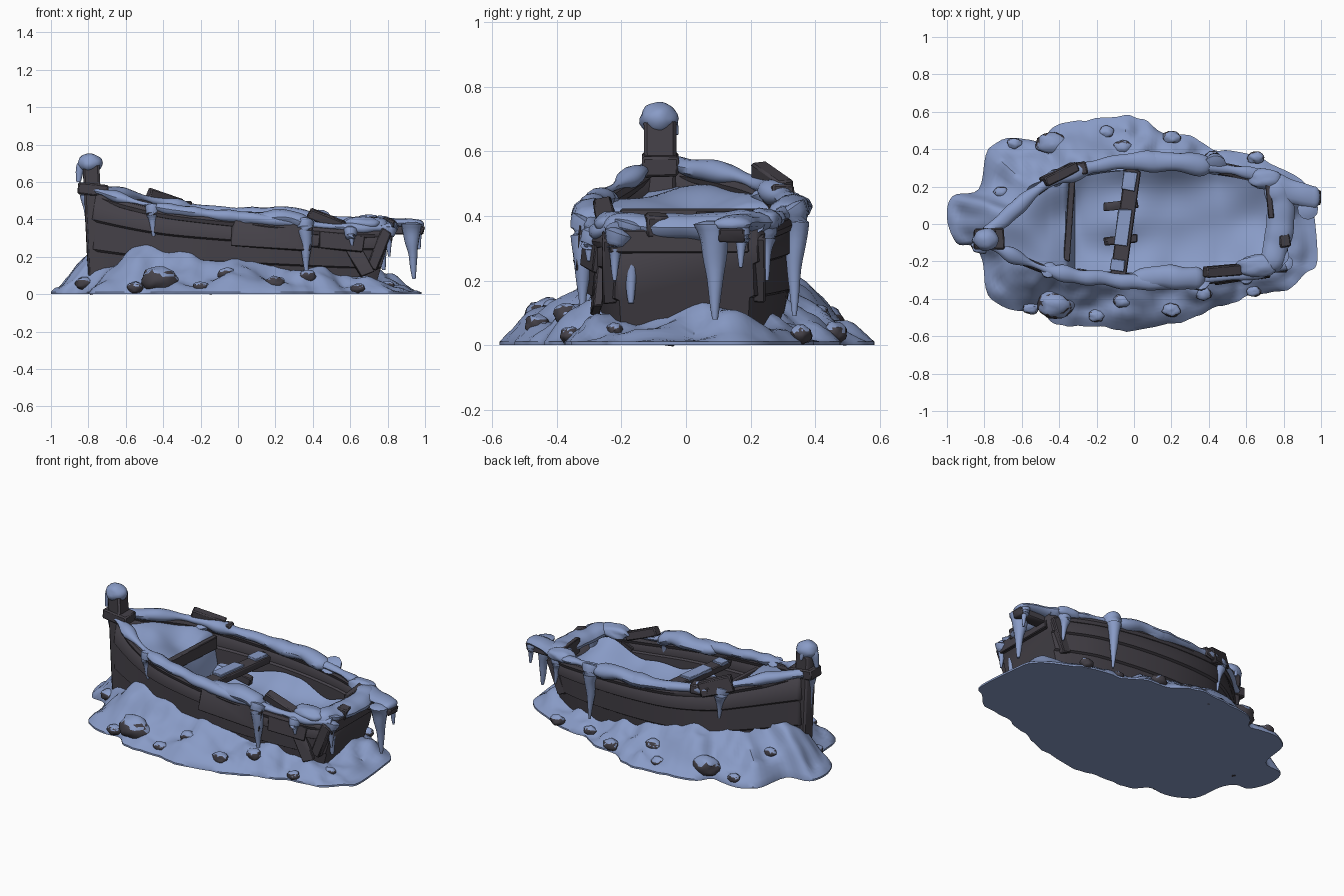
import bpy, bmesh, math, random
from mathutils import Vector, Euler, noise
from mathutils.bvhtree import BVHTree

if "Cube" in bpy.data.objects:
    bpy.data.objects.remove(bpy.data.objects["Cube"])

random.seed(4)

def material(name, col):
    m = bpy.data.materials.new(name)
    m.diffuse_color = (*col, 1)
    m.use_nodes = True
    m.node_tree.nodes["Principled BSDF"].inputs["Base Color"].default_value = m.diffuse_color
    return m

SNOW = material("blue_snow", (0.25, 0.33, 0.57))
WOOD = material("dark_wood", (0.058, 0.052, 0.064))

def make(name, verts, faces, mats, fix=True):
    me = bpy.data.meshes.new(name)
    me.from_pydata([tuple(v) for v in verts], [], faces)
    if fix:
        bm = bmesh.new()
        bm.from_mesh(me)
        bmesh.ops.recalc_face_normals(bm, faces=bm.faces)
        bm.to_mesh(me)
        bm.free()
    ob = bpy.data.objects.new(name, me)
    bpy.context.collection.objects.link(ob)
    for m in mats:
        me.materials.append(m)
    return ob

def smooth_path(pts, n=6, closed=False):
    """Catmull-Rom resampling of tuples of any length."""
    P = [tuple(p) for p in pts]
    k, out = len(P), []
    for i in range(k if closed else k - 1):
        idx = [i - 1, i, i + 1, i + 2]
        a, b, c, d = [P[j % k] if closed else P[max(0, min(k - 1, j))] for j in idx]
        for s in range(n):
            t = s / n
            out.append(tuple(0.5 * (2*q + (r - p)*t + (2*p - 5*q + 4*r - w)*t*t + (3*q - p - 3*r + w)*t**3)
                             for p, q, r, w in zip(a, b, c, d)))
    return out if closed else out + [P[-1]]

def lump(v, f=5.0):
    return noise.noise(Vector(v) * f)

def tube(name, pts, r, flat=0.8, mat=SNOW, wob=0.35, sides=12, n=8):
    """Lumpy tube along a path; r is a number or function of 0..1."""
    path = [Vector(p) for p in smooth_path(pts, n)]
    verts, faces, N = [], [], len(path)
    for i, p in enumerate(path):
        d = (path[min(i + 1, N - 1)] - path[max(i - 1, 0)]).normalized()
        side = d.cross(Vector((0, 0, 1)))
        side = side.normalized() if side.length > 0.2 else Vector((0, 1, 0))
        up = side.cross(d)
        t = i / (N - 1)
        rad = r(t) if callable(r) else r * min(1, 0.12 + 2.2 * math.sqrt(min(t, 1 - t)))
        for k in range(sides):
            a = 2 * math.pi * k / sides
            q = side * math.cos(a) + up * math.sin(a) * flat
            verts.append(p + q * rad * (1 + wob * (lump(p + q * 0.04, 9) + 0.6 * lump(p, 6))))
    for i in range(N - 1):
        for k in range(sides):
            a, b = i * sides + k, i * sides + (k + 1) % sides
            faces.append((a, b, b + sides, a + sides))
    faces += [tuple(range(sides)), tuple(range((N - 1) * sides, N * sides))]
    return make(name, verts, faces, [mat])

def finish(bm, name, mats, snow_above):
    """Store a bmesh; upward faces get the second material."""
    bm.normal_update()
    for f in bm.faces:
        f.material_index = 1 if f.normal.z > snow_above else 0
    me = bpy.data.meshes.new(name)
    bm.to_mesh(me)
    bm.free()
    bpy.context.collection.objects.link(bpy.data.objects.new(name, me))
    for m in mats:
        me.materials.append(m)

def plank(name, loc, size, rot=(0, 0, 0), snowy=False, mat=WOOD):
    bm = bmesh.new()
    bmesh.ops.create_cube(bm, size=1)
    R = Euler([math.radians(a) for a in rot]).to_matrix()
    for v in bm.verts:
        c = Vector([v.co[i] * size[i] * random.uniform(0.92, 1.05) for i in range(3)])
        v.co = R @ c + Vector(loc)
    bmesh.ops.bevel(bm, geom=bm.edges[:], offset=min(size) * 0.12, segments=1, affect='EDGES')
    finish(bm, name, [mat, SNOW], 0.6 if snowy else 2)

def blob(name, loc, size, mats, snow_above=2.0, amp=0.2):
    bm = bmesh.new()
    bmesh.ops.create_icosphere(bm, subdivisions=3, radius=1)
    for v in bm.verts:
        c = v.co * (1 + amp * noise.noise(v.co * 1.7 + Vector(loc) * 9))
        v.co = Vector([c[i] * size[i] + loc[i] for i in range(3)])
    finish(bm, name, mats, snow_above)

# snow mound: rings from the wavy outline inwards to under the hull
outline = [(-1, .03), (-.97, .15), (-.83, .19), (-.78, .4), (-.65, .46), (-.5, .44), (-.42, .53), (-.3, .555),
           (-.05, .575), (.05, .555), (.15, .49), (.3, .475), (.42, .4), (.6, .38), (.8, .29), (.93, .2),
           (.96, .08), (.98, -.2), (.92, -.26), (.82, -.35), (.63, -.38), (.55, -.42), (.42, -.45), (.3, -.51),
           (0, -.57), (-.15, -.55), (-.3, -.55), (-.42, -.54), (-.5, -.47), (-.65, -.46), (-.78, -.38),
           (-.81, -.2), (-.86, -.12), (-.95, -.1)]
ring = [(x, y * (1 + .03 * lump((x, y, 0), 14))) for x, y in smooth_path(outline, 5, True)]
n, S = len(ring), 14
verts = [(x, y, 0) for x, y in ring]
for j in range(S + 1):
    s = j / S
    for x, y in ring:
        px, py = x * (1 - .28 * s), y * (1 - .5 * s)
        h = .175 - .075 * x
        bump = .09 * lump((px, py, .3), 5.5) * min(1, 3 * s) + .04 * lump((px, py, 2), 12) * min(1, 4 * s)
        verts.append((px, py, max(.010, .011 + h * s ** .85 + bump * (1 - .4 * s))))
verts += [(x * .64, y * .38, .08) for x, y in ring]
faces = [(j * n + i, j * n + (i + 1) % n, (j + 1) * n + (i + 1) % n, (j + 1) * n + i)
         for j in range(S + 2) for i in range(n)]
faces += [tuple(range(n)), tuple(range((S + 2) * n, (S + 3) * n))]
mound = make("snow_mound", verts, faces, [SNOW])
tree = BVHTree.FromPolygons([v.co for v in mound.data.vertices], [p.vertices[:] for p in mound.data.polygons])

# stones poking out of the mound, snow on top
for x, y, r in [(-.42, -.43, .10), (-.55, -.45, .045), (-.2, -.49, .045), (-.06, -.41, .05), (.2, -.46, .05),
                (.37, -.37, .05), (.64, -.36, .04), (-.82, -.12, .05), (-.71, .17, .04), (-.64, .43, .04),
                (-.44, .43, .085), (-.15, .49, .045), (-.06, .41, .05), (.2, .46, .05), (.42, .36, .04),
                (.65, .355, .045), (.8, -.22, .035)]:
    hit = tree.ray_cast(Vector((x, y, 2)), Vector((0, 0, -1)))[0]
    z = hit.z if hit else .03
    blob("stone", (x, y, max(z - .2 * r, .75 * r)), (r, r * .75, r * .7), [WOOD, SNOW], .5)

# hull: stations of x, port y, starboard y, port z, starboard z
stations = smooth_path([(-.78, -.05, -.10, .55, .55), (-.65, .07, -.17, .53, .51), (-.5, .19, -.235, .50, .47),
                        (-.35, .275, -.275, .465, .44), (-.1, .33, -.305, .43, .41), (.2, .335, -.315, .41, .38),
                        (.5, .30, -.285, .39, .35), (.7, .25, -.255, .37, .34), (.81, .21, -.22, .36, .34)], 4)
levels = [(1, 0), (.74, .012), (.72, 0), (.45, .012), (.43, 0), (.04, .012)]  # lapped strakes
verts = []
for x, yp, ys, zp, zs in stations:
    c = (yp + ys) / 2
    def point(y, zt, v, o):
        rake = max(0, (x - .5) / .31) * .10 * (1 - v)
        half = (y - c) * (.80 + .20 * v ** .8)
        return (x - rake, c + half + math.copysign(o, y - c), v * zt)
    verts += [point(yp, zp, v, o) for v, o in levels] + [point(ys, zs, v, o) for v, o in reversed(levels)]
k = 2 * len(levels)
faces = [(i * k + j, i * k + j + 1, (i + 1) * k + j + 1, (i + 1) * k + j)
         for i in range(len(stations) - 1) for j in range(k - 1)]
faces.append(tuple(range((len(stations) - 1) * k, len(stations) * k)))
hull = make("hull", verts, faces, [WOOD])
mod = hull.modifiers.new("thickness", 'SOLIDIFY')
mod.thickness, mod.offset = .03, 0

# snow lying inside: raised bow deck, lower well behind it
verts, W = [], 16
inner = smooth_path(stations, 3)
for x, yp, ys, zp, zs in inner:
    t = max(0, min(1, (x + .36) / .05))
    for j in range(W + 1):
        u = j / W
        narrow = .95 - .1 * t
        c = (ys + yp) / 2
        y = c + (yp - ys) * (u - .5) * narrow
        z = .42 - (x + .36) * .12 * (1 - t) - .23 * t * t * (3 - 2 * t)
        z += .06 * abs(2 * u - 1) ** 3 * t + .06 * lump((x, y, 5), 4.5) + .2 * max(0, x - .45)
        verts.append((min(x, .77), y, z))
faces = [(i * (W + 1) + j, (i + 1) * (W + 1) + j, (i + 1) * (W + 1) + j + 1, i * (W + 1) + j + 1)
         for i in range(len(inner) - 1) for j in range(W)]
make("inner_snow", verts, faces, [SNOW], fix=False)

# gunwale rails in wood with lumpy snow on top
port = [(s[0], s[1], s[3]) for s in stations[::2]]
star = [(s[0], s[2], s[4]) for s in stations[::2]]
for name, line, a in (("port", port, .042), ("starboard", star, .036)):
    tube(name + "_rail", [(x, y, z - .02) for x, y, z in line], .024, 1.1, WOOD, .05, 8, 3)
    tube(name + "_rail_snow", [(x, y * .985, z + .012) for x, y, z in line],
         lambda t, a=a: a * (.75 + .35 * math.sin(t * 19) * math.sin(t * 7)) + .006, .75, n=5, wob=.5)
tube("transom_snow", [(.68, -.25, .35), (.73, -.19, .37), (.775, -.08, .365), (.785, .05, .365), (.775, .14, .375),
                      (.72, .23, .38)], .068, .6)
tube("starboard_drift", [(-.02, -.30, .40), (.13, -.285, .405), (.27, -.29, .41), (.38, -.29, .365)], .058, .65)
tube("port_drift", [(.05, .33, .42), (.22, .335, .43), (.42, .31, .40)], .052, .7)

# bow post with collar, snow cap and its drip
plank("bow_post", (-.77, -.08, .345), (.09, .1, .69), (0, -3, 0))
plank("post_collar", (-.775, -.08, .56), (.16, .115, .065), (0, 6, 0))
blob("post_cap", (-.79, -.083, .70), (.066, .06, .052), [SNOW], amp=.1)
tube("post_drip", [(-.80, -.085, .71), (-.84, -.085, .68), (-.855, -.09, .60)], lambda t: .04 * (1 - .7 * t), 1, n=5)
tube("post_drip_side", [(-.79, -.045, .70), (-.785, -.03, .65)], lambda t: .025 * (1 - .7 * t), 1, n=5)

# seat, deck beam and struts inside
plank("deck_beam", (-.345, .03, .385), (.035, .45, .08), (0, 0, -4))
plank("seat", (-.045, .01, .355), (.085, .58, .045), (0, 0, -8))
for y0, ln in ((-.02, .20), (.23, .10), (-.22, .06)):
    plank("seat_snow", (-.057 + .14 * y0, y0, .38), (.075, ln, .02), (0, 0, -8), mat=SNOW)
for y in (.1, -.085):
    plank("seat_strut", (-.07, y, .30), (.18, .045, .05), (0, 14, 6))

# broken side planks and stern timbers
plank("port_splinter", (-.40, .265, .495), (.2, .055, .095), (8, 16, 26))
plank("port_splinter_small", (-.31, .29, .465), (.12, .07, .06), (0, -3, 12))
plank("starboard_slab", (.48, -.25, .395), (.22, .06, .055), (10, 22, 5))
plank("side_patch", (.18, -.325, .315), (.42, .03, .14), (-4, 4, 1))
plank("loose_side_plank", (.55, -.29, .28), (.24, .03, .09), (-6, 6, 9))
plank("leaning_board", (.64, -.268, .2), (.08, .03, .22), (-10, -28, 10))
plank("corner_post", (.755, -.235, .24), (.06, .05, .22), (0, 22, 0))
plank("port_corner_post", (.74, .22, .24), (.06, .05, .22), (0, 22, 0))
plank("transom_cap", (.805, -.02, .32), (.04, .42, .07))
plank("stern_board", (.725, .12, .365), (.03, .18, .1), (0, 0, 6))
plank("stern_inner_block", (.80, -.09, .37), (.06, .07, .07), (0, 12, 10))
plank("stern_beam", (.86, .145, .34), (.27, .08, .045), (0, 0, -2))
tube("stern_beam_snow", [(.72, .19, .38), (.82, .17, .38), (.93, .145, .38), (.995, .14, .37)], .07, .42, n=6)
blob("stern_lump", (.66, -.225, .375), (.11, .06, .04), [SNOW])
blob("port_stern_lump", (.70, .24, .385), (.09, .055, .04), [SNOW])

# icicles hanging as drapes: x, y, top, bottom, radius
for x, y, z1, z0, r in [(-.46, -.255, .48, .31, .05), (.36, -.32, .39, .05, .052), (.77, -.17, .385, .13, .06),
                        (.93, .09, .385, .08, .062), (.96, .17, .38, .24, .04), (.73, .25, .385, .2, .045),
                        (.43, .335, .43, .09, .058), (-.42, .255, .49, .29, .055), (-.81, -.09, .54, .27, .03),
                        (.60, -.30, .36, .26, .035), (.80, -.22, .36, .2, .045)]:
    tube("icicle", [(x, y * .93, z1), (x, y, z1 - .05), (x + .004, y, (z1 + z0) / 2), (x + .01, y, z0)],
         lambda t, r=r: r * min(1, .3 + 6 * t) * (1.1 - t) ** .9 * (1 - .3 * t) + .002, 1, wob=.4, n=6)

# smooth shading with sharp edges kept
bpy.ops.object.select_all(action='DESELECT')
for ob in bpy.context.scene.objects:
    ob.select_set(True)
bpy.context.view_layer.objects.active = mound
bpy.ops.object.shade_smooth_by_angle(angle=math.radians(40))
